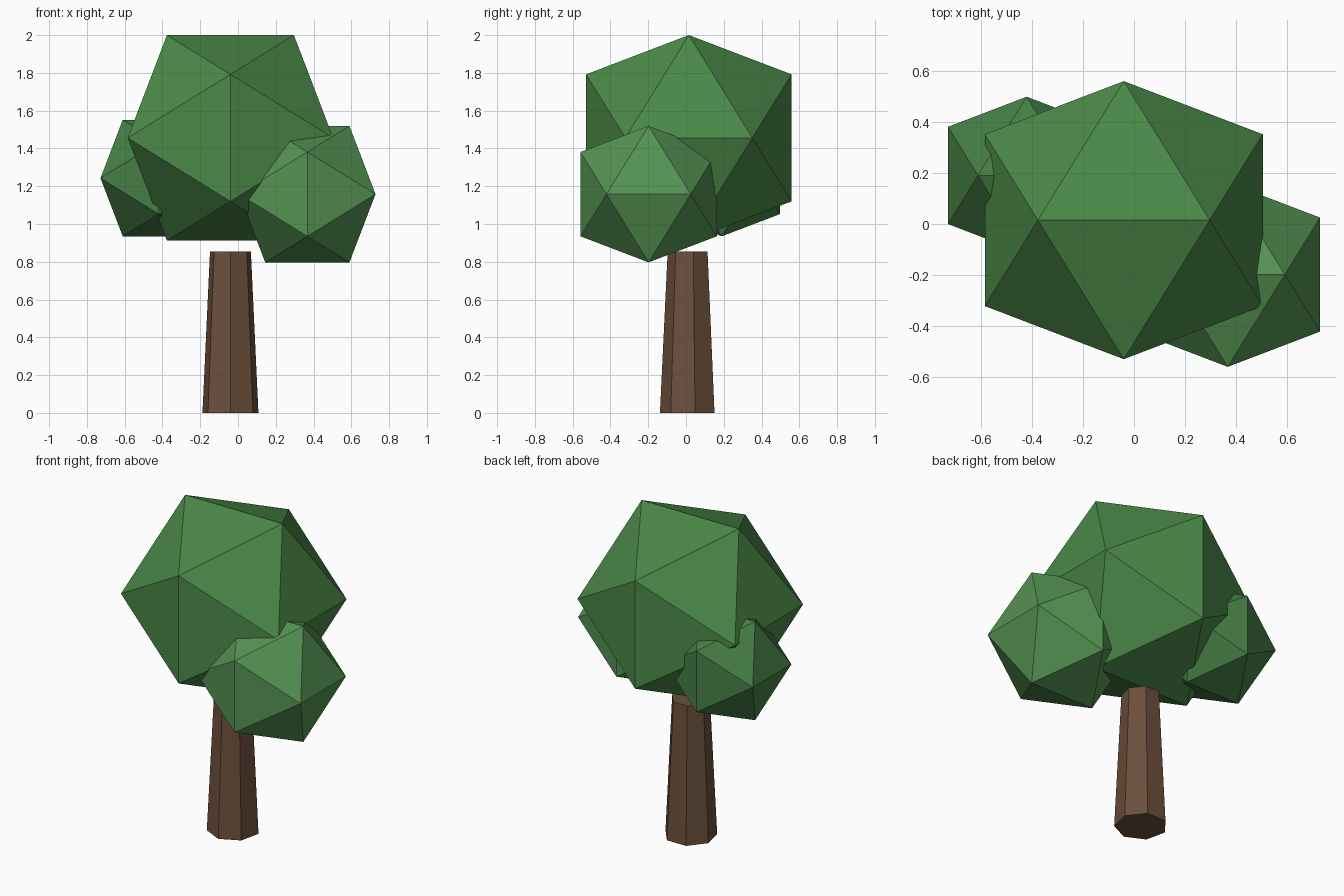
import bpy, bmesh, math
from mathutils import Vector

if "Cube" in bpy.data.objects:
    bpy.data.objects.remove(bpy.data.objects["Cube"])


def material(name, rgb):
    m = bpy.data.materials.new(name)
    m.diffuse_color = (*rgb, 1)
    m.use_nodes = True
    m.node_tree.nodes["Principled BSDF"].inputs["Base Color"].default_value = m.diffuse_color
    return m


def finish(name, bm, mat):
    bmesh.ops.recalc_face_normals(bm, faces=bm.faces)
    mesh = bpy.data.meshes.new(name)
    bm.to_mesh(mesh)
    bm.free()
    mesh.materials.append(mat)
    obj = bpy.data.objects.new(name, mesh)
    bpy.context.collection.objects.link(obj)


def foliage(name, centre, b, mat):
    """Icosahedron with its edges square to the axes; b is its half extent."""
    a = b * 2 / (1 + math.sqrt(5))
    bm = bmesh.new()
    for s in (-1, 1):
        for t in (-1, 1):
            for p in ((s * a, 0, t * b), (s * b, t * a, 0), (0, s * b, t * a)):
                bm.verts.new(Vector(centre) + Vector(p))
    bmesh.ops.convex_hull(bm, input=bm.verts)
    finish(name, bm, mat)


def trunk(name, x, y, height, r_bottom, r_top, sides, mat):
    """Tapered prism with one corner facing the front."""
    bm = bmesh.new()
    rings = []
    for z, r in ((0, r_bottom), (height, r_top)):
        angles = [2 * math.pi * i / sides - math.pi / 2 for i in range(sides)]
        rings.append([bm.verts.new((x + r * math.cos(t), y + r * math.sin(t), z)) for t in angles])
    low, high = rings
    for i in range(sides):
        j = (i + 1) % sides
        bm.faces.new((low[i], low[j], high[j], high[i]))
    bm.faces.new(low[::-1])
    bm.faces.new(high)
    finish(name, bm, mat)


bark = material("bark", (0.15, 0.08, 0.045))
green = material("leaf_green", (0.07, 0.25, 0.065))
light = material("leaf_light", (0.09, 0.29, 0.085))
dark = material("leaf_mid", (0.06, 0.21, 0.06))

# Trunk
trunk("trunk", -0.04, 0.014, 0.855, 0.152, 0.111, 7, bark)

# Crown and two side clumps
foliage("main_crown", (-0.04, 0.015, 1.456), 0.544, green)
foliage("right_clump", (0.367, -0.198, 1.158), 0.361, light)
foliage("left_clump", (-0.42, 0.19, 1.243), 0.308, dark)
